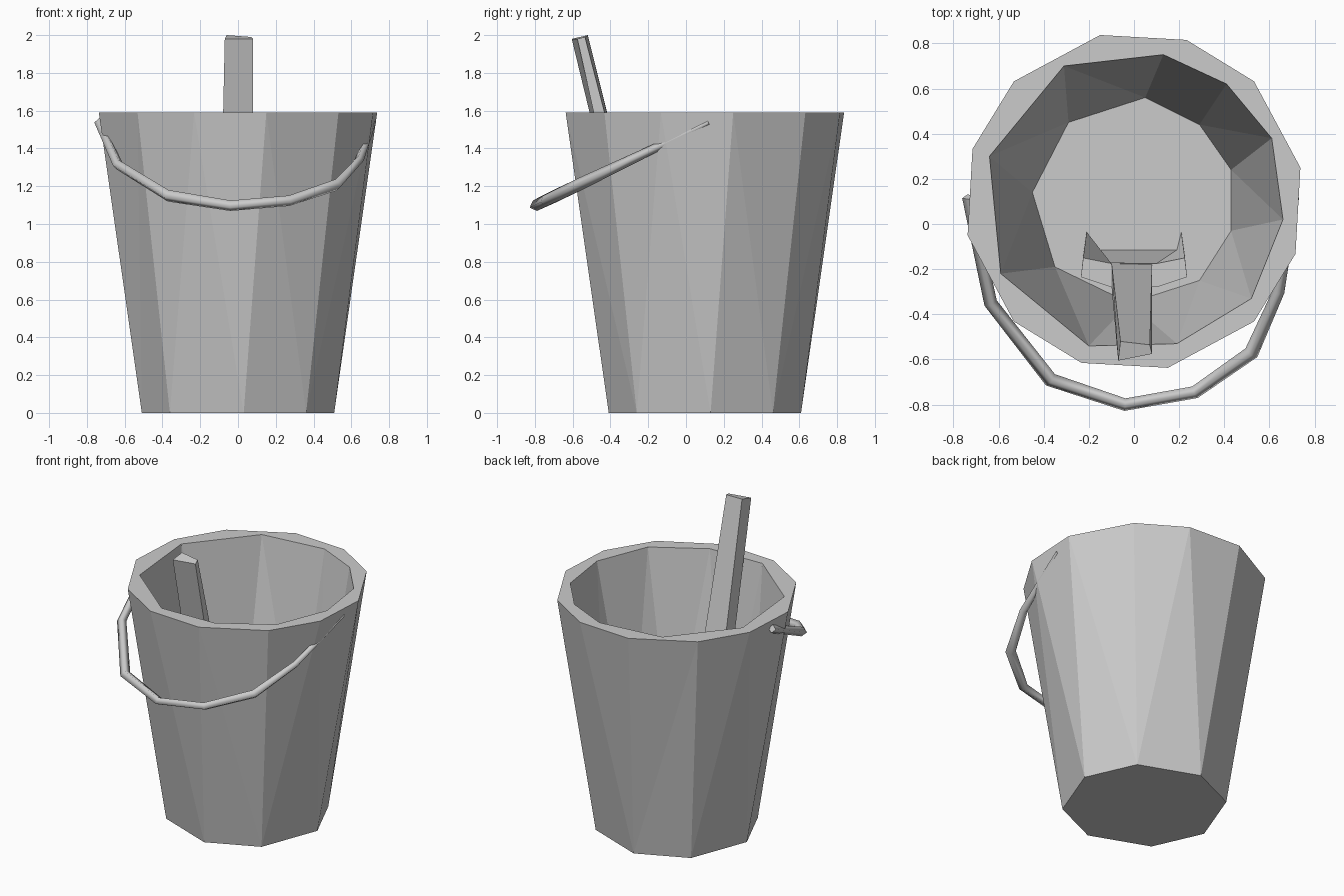
import bpy, bmesh
from math import atan2, cos, sin, radians, pi

if "Cube" in bpy.data.objects:
    bpy.data.objects.remove(bpy.data.objects["Cube"])

CY = 0.10  # bucket axis offset in y


def new_object(name, bm):
    bmesh.ops.recalc_face_normals(bm, faces=bm.faces[:])
    me = bpy.data.meshes.new(name)
    bm.to_mesh(me)
    bm.free()
    ob = bpy.data.objects.new(name, me)
    bpy.context.collection.objects.link(ob)
    return ob


def angle(v):
    return atan2(v.co.y - CY, v.co.x) % (2 * pi)


def ring(bm, pts, z):
    return sorted((bm.verts.new((x, y, z)) for x, y in pts), key=angle)


def polar(r, angs):
    return [(r * cos(radians(a + q)), CY + r * sin(radians(a + q)))
            for q in (0, 90, 180, 270) for a in angs]


def stitch(bm, a, b):
    """Join two rings with different vertex counts, stepping round by angle."""
    def ang(r, k):
        return angle(r[k % len(r)]) + 2 * pi * (k // len(r))
    i = j = 0
    while i < len(a) or j < len(b):
        va, vb = a[i % len(a)], b[j % len(b)]
        if j >= len(b) or (i < len(a) and ang(a, i + 1) <= ang(b, j + 1)):
            i += 1
            bm.faces.new((va, a[i % len(a)], vb))
        else:
            j += 1
            bm.faces.new((va, b[j % len(b)], vb))


def loft(name, low, high):
    """Solid between two matching closed sections of 3D points."""
    bm = bmesh.new()
    a = [bm.verts.new(p) for p in low]
    b = [bm.verts.new(p) for p in high]
    n = len(a)
    for i in range(n):
        k = (i + 1) % n
        bm.faces.new((a[i], a[k], b[k], b[i]))
    bm.faces.new(a[::-1])
    bm.faces.new(b)
    return new_object(name, bm)


# Bucket: 8-sided base, 12-sided rim, irregular hollow inside
bm = bmesh.new()
base = ring(bm, polar(0.51, (3.4, 45)), 0)
rim = ring(bm, polar(0.752, (11.5, 45, 72)), 1.59)
inner_rim = ring(bm, [(-.31, .70), (.13, .75), (.41, .62), (.61, .38), (.66, .02),
                      (.52, -.33), (.19, -.53), (-.20, -.54), (-.59, -.22),
                      (-.64, .30)], 1.59)
floor = ring(bm, [(-.29, .45), (.05, .56), (.29, .44), (.43, .24), (.43, -.03),
                  (.29, -.25), (-.02, -.35), (-.35, -.19), (-.45, .14)], 0.22)
stitch(bm, base, rim)
stitch(bm, rim, inner_rim)
stitch(bm, inner_rim, floor)
bm.faces.new(base)
bm.faces.new(floor)
new_object("bucket", bm)

# Shovel handle leaning out over the front rim
loft("shovel_handle",
     [(-.10, -.27, .60), (.08, -.27, .60), (.08, -.175, .60), (-.10, -.17, .60)],
     [(-.07, -.605, 1.98), (.08, -.575, 1.98), (.07, -.535, 1.99), (-.06, -.52, 2.0)])

# Shovel blade: scoop section with side walls, mirrored in x
def scoop(half, z):
    return [(x, y, z) for x, y in half] + [(-x, y, z) for x, y in half[::-1]]

loft("shovel_blade",
     scoop([(.19, -.115), (.21, -.035), (.225, -.14), (.10, -.185)], .22),
     scoop([(.10, -.175), (.225, -.15), (.235, -.235), (.10, -.28)], .62))

# Carrying loop: four-sided smooth wire hanging in a tilted plane
path = [(-.735, .12), (-.635, -.35), (-.37, -.69), (-.04, -.80),
        (.27, -.745), (.52, -.57), (.64, -.30), (.715, .12)]
radius = [.8, .9, 1, .9, .9, 1, .8, .5]
cu = bpy.data.curves.new("carry_loop", 'CURVE')
cu.dimensions = '3D'
cu.bevel_depth = 0.033
cu.bevel_resolution = 0
cu.use_fill_caps = True
sp = cu.splines.new('POLY')
sp.use_smooth = True
sp.points.add(len(path) - 1)
for p, (x, y), r in zip(sp.points, path, radius):
    p.co = (x, y, 1.48 + 0.479 * y, 1)
    p.radius = r
loop = bpy.data.objects.new("carry_loop", cu)
bpy.context.collection.objects.link(loop)
bpy.context.view_layer.objects.active = loop
loop.select_set(True)
bpy.ops.object.convert(target='MESH')
